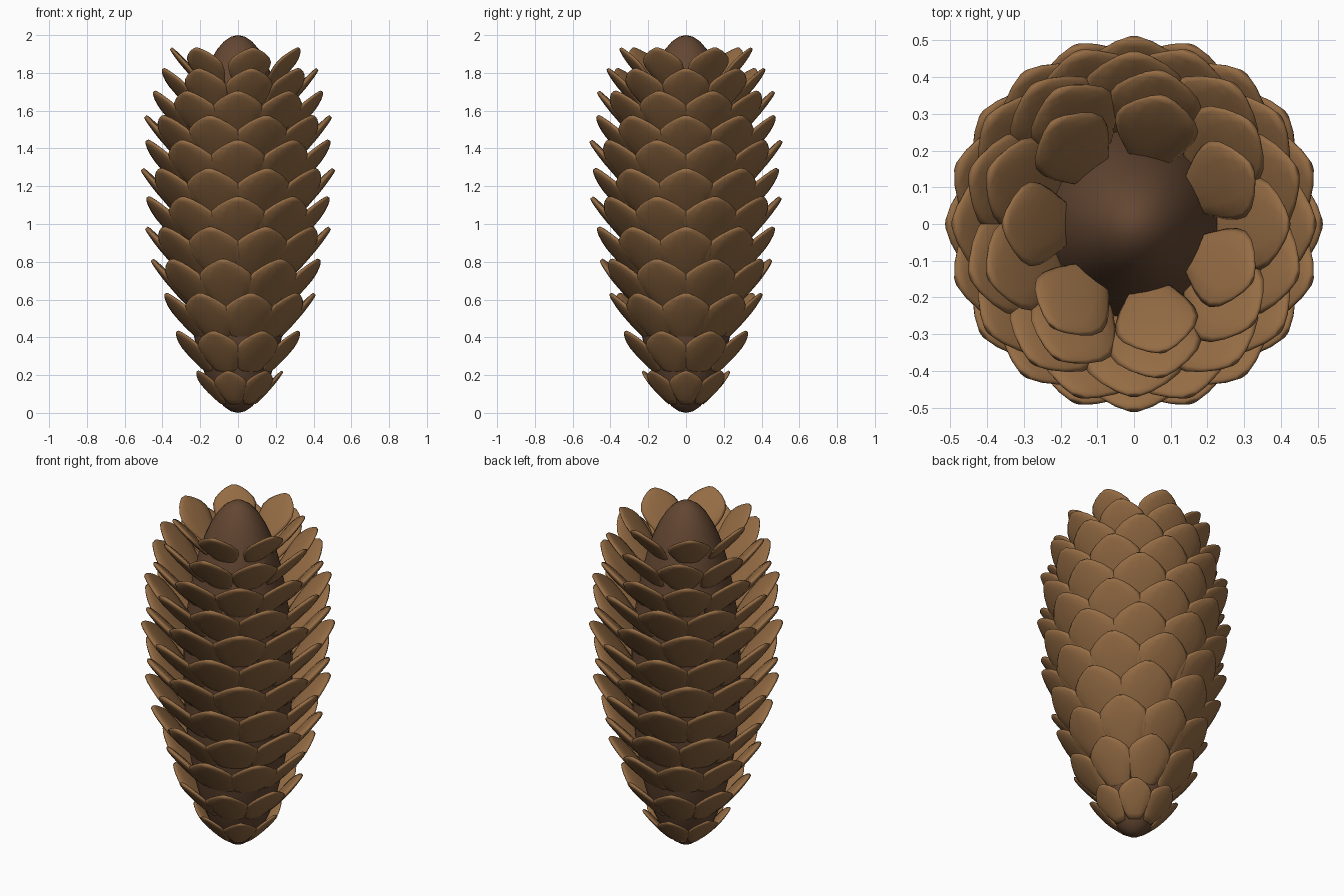
import bpy, bmesh, math
from mathutils import Matrix, Vector

if "Cube" in bpy.data.objects:
    bpy.data.objects.remove(bpy.data.objects["Cube"])

def material(name, col):
    m = bpy.data.materials.new(name)
    m.diffuse_color = (*col, 1)
    m.use_nodes = True
    m.node_tree.nodes["Principled BSDF"].inputs["Base Color"].default_value = m.diffuse_color
    return m

scale_mat = material("scale_brown", (0.30, 0.15, 0.058))
core_mat = material("core_brown", (0.125, 0.062, 0.032))

# core: long egg
bpy.ops.mesh.primitive_uv_sphere_add(segments=32, ring_count=24, radius=1, location=(0, 0, 1))
core = bpy.context.object
core.name = "core"
core.scale = (0.29, 0.29, 1.0)
bpy.ops.object.shade_smooth()
core.data.materials.append(core_mat)

# one scale: tip at origin, body along -y, lens-shaped cross-sections, bowed outward (+z)
STATIONS = [(0, .35, .5), (.15, .58, .8), (.35, .84, 1), (.50, .97, 1), (.64, 1, 1),
            (.76, .88, .9), (.87, .64, .75), (.95, .38, .6), (1, .14, .4)]
SEG = 12
bm = bmesh.new()
rings = []
for u, w, t in STATIONS:
    ring = []
    for k in range(SEG):
        a = 2 * math.pi * k / SEG
        x = w * 0.5 * math.cos(a)
        z = t * 0.08 * math.sin(a) - 0.08 * x * x
        ring.append(bm.verts.new((x, u - 1, z)))
    rings.append(ring)
for a, b in zip(rings, rings[1:]):
    for k in range(SEG):
        j = (k + 1) % SEG
        bm.faces.new((a[k], a[j], b[j], b[k]))
bm.faces.new(rings[0])
bm.faces.new(rings[-1])
bmesh.ops.recalc_face_normals(bm, faces=bm.faces)
for f in bm.faces:
    f.smooth = True
scale_mesh = bpy.data.meshes.new("cone_scale")
bm.to_mesh(scale_mesh)
bm.free()
scale_mesh.materials.append(scale_mat)

# rings of scales, alternate rings turned half a step: (tip radius, tip z, width, count)
RINGS = [(.235, .22, .18, 7), (.345, .43, .24, 8), (.405, .63, .275, 9), (.455, .81, .30, 9),
         (.485, .98, .31, 10), (.50, 1.14, .315, 10), (.507, 1.29, .315, 10), (.505, 1.44, .31, 10),
         (.49, 1.57, .30, 10), (.465, 1.70, .28, 10), (.42, 1.82, .255, 9), (.355, 1.93, .23, 7)]
ELEV = math.radians(49)
for i, (r, z, w, count) in enumerate(RINGS):
    for k in range(count):
        ang = 2 * math.pi * (k + 0.5 * (i % 2)) / count
        rad = Vector((math.cos(ang), math.sin(ang), 0))
        up = Vector((0, 0, 1))
        along = rad * math.cos(ELEV) + up * math.sin(ELEV)
        out = rad * math.sin(ELEV) - up * math.cos(ELEV)
        side = along.cross(out)
        rot = Matrix((side, along, out)).transposed().to_4x4()
        ob = bpy.data.objects.new(f"scale_ring{i + 1}_{k + 1}", scale_mesh)
        bpy.context.collection.objects.link(ob)
        ob.matrix_world = (Matrix.Translation(rad * r + up * z) @ rot
                           @ Matrix.Diagonal((w, w * 1.25, w, 1)))
